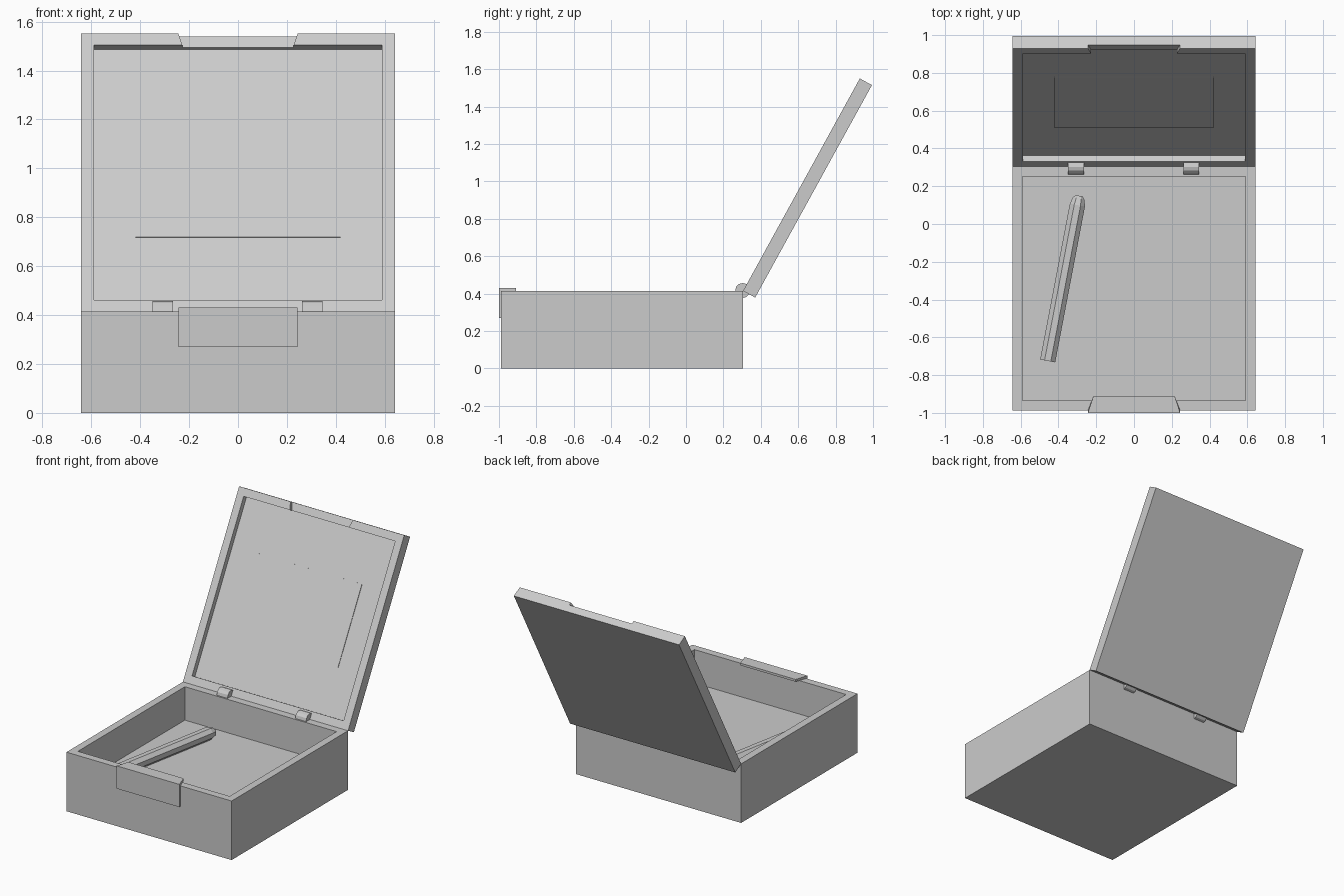
import bpy, bmesh
from math import radians, cos, sin, pi
from mathutils import Matrix, Vector

if "Cube" in bpy.data.objects:
    bpy.data.objects.remove(bpy.data.objects["Cube"])


def finish(name, bm, matrix=Matrix()):
    bmesh.ops.transform(bm, matrix=matrix, verts=bm.verts)
    bmesh.ops.recalc_face_normals(bm, faces=bm.faces)
    mesh = bpy.data.meshes.new(name)
    bm.to_mesh(mesh)
    bm.free()
    ob = bpy.data.objects.new(name, mesh)
    bpy.context.collection.objects.link(ob)
    return ob


def prism(points, shift):
    """Closed prism: a polygon of 3D points extruded along a vector."""
    bm = bmesh.new()
    face = bm.faces.new([bm.verts.new(p) for p in points])
    ext = bmesh.ops.extrude_face_region(bm, geom=[face], use_keep_orig=True)
    new = [v for v in ext["geom"] if isinstance(v, bmesh.types.BMVert)]
    bmesh.ops.translate(bm, vec=shift, verts=new)
    return bm


def block(x, y0, y1, z0, z1):
    return prism([(-x, y0, z0), (x, y0, z0), (x, y1, z0), (-x, y1, z0)], (0, 0, z1 - z0))


def tray(x, y0, y1, z0, z1, rim, depth):
    """Block with a rectangular recess sunk into its top."""
    bm = block(x, y0, y1, z0, z1)
    bmesh.ops.recalc_face_normals(bm, faces=bm.faces)
    top = max(bm.faces, key=lambda f: f.calc_center_median().z)
    bmesh.ops.inset_region(bm, faces=[top], thickness=rim)
    bm.verts.ensure_lookup_table()
    ext = bmesh.ops.extrude_face_region(bm, geom=[top])
    bmesh.ops.delete(bm, geom=[top], context='FACES') if top.is_valid else None
    new = [v for v in ext["geom"] if isinstance(v, bmesh.types.BMVert)]
    bmesh.ops.translate(bm, vec=(0, 0, -depth), verts=new)
    return bm


# Box body
finish("box_body", tray(0.642, -0.988, 0.305, 0, 0.415, 0.074, 0.235))

# Open lid, modelled flat with its inside up, then swung about the hinge line
swing = Matrix.Translation((0, 0.305, 0.415)) @ Matrix.Rotation(radians(61.2), 4, 'X')
lid = finish("lid", tray(0.642, 0, 1.296, -0.074, 0, 0.075, 0.036), swing)

# Notch in the lid rim that receives the clasp
notch = finish("lid_notch_cutter", prism(
    [(-0.215, 1.20, -0.022), (0.215, 1.20, -0.022), (0.248, 1.31, -0.022), (-0.248, 1.31, -0.022)],
    (0, 0, 0.05)), swing)
notch.hide_render = True
cut = lid.modifiers.new("notch", 'BOOLEAN')
cut.operation, cut.solver, cut.object = 'DIFFERENCE', 'EXACT', notch
bpy.context.view_layer.objects.active = lid
bpy.ops.object.modifier_apply(modifier="notch")
bpy.data.objects.remove(notch)

# Thin panel inside the lid
finish("lid_panel", block(0.42, 0.365, 0.92, -0.037, -0.032), swing)

# Clasp: L profile with the rear of its flange narrowed
clasp = prism([(-0.244, y, z) for y, z in (
    (-1, 0.27), (-1, 0.43), (-0.91, 0.43), (-0.91, 0.414), (-0.987, 0.414), (-0.987, 0.27))],
    (0.488, 0, 0))
for v in clasp.verts:
    if v.co.y > -0.92:
        v.co.x *= 0.88
finish("clasp", clasp)

# Hinge barrels
for side, x in (("left", -0.308), ("right", 0.303)):
    ring = [(x - 0.042, 0.303 + 0.04 * cos(i * pi / 6), 0.417 + 0.04 * sin(i * pi / 6))
            for i in range(12)]
    finish("hinge_" + side, prism(ring, (0.084, 0, 0)))

# Faceted stick lying on the box floor, tapered at its far end
SIDES, R = 8, 0.044
pen = bmesh.new()
rings = []
for y, r in ((0, R), (0.84, R), (0.875, 0.034), (0.89, 0.02)):
    rings.append([pen.verts.new((r * cos((i + 0.5) * 2 * pi / SIDES), y,
                                 r * sin((i + 0.5) * 2 * pi / SIDES))) for i in range(SIDES)])
for a, b in zip(rings, rings[1:]):
    for i in range(SIDES):
        j = (i + 1) % SIDES
        pen.faces.new((a[i], a[j], b[j], b[i]))
pen.faces.new(rings[0])
pen.faces.new(rings[-1])
finish("stick", pen, Matrix.Translation((-0.457, -0.725, 0.222)) @ Matrix.Rotation(radians(-10.8), 4, 'Z'))
